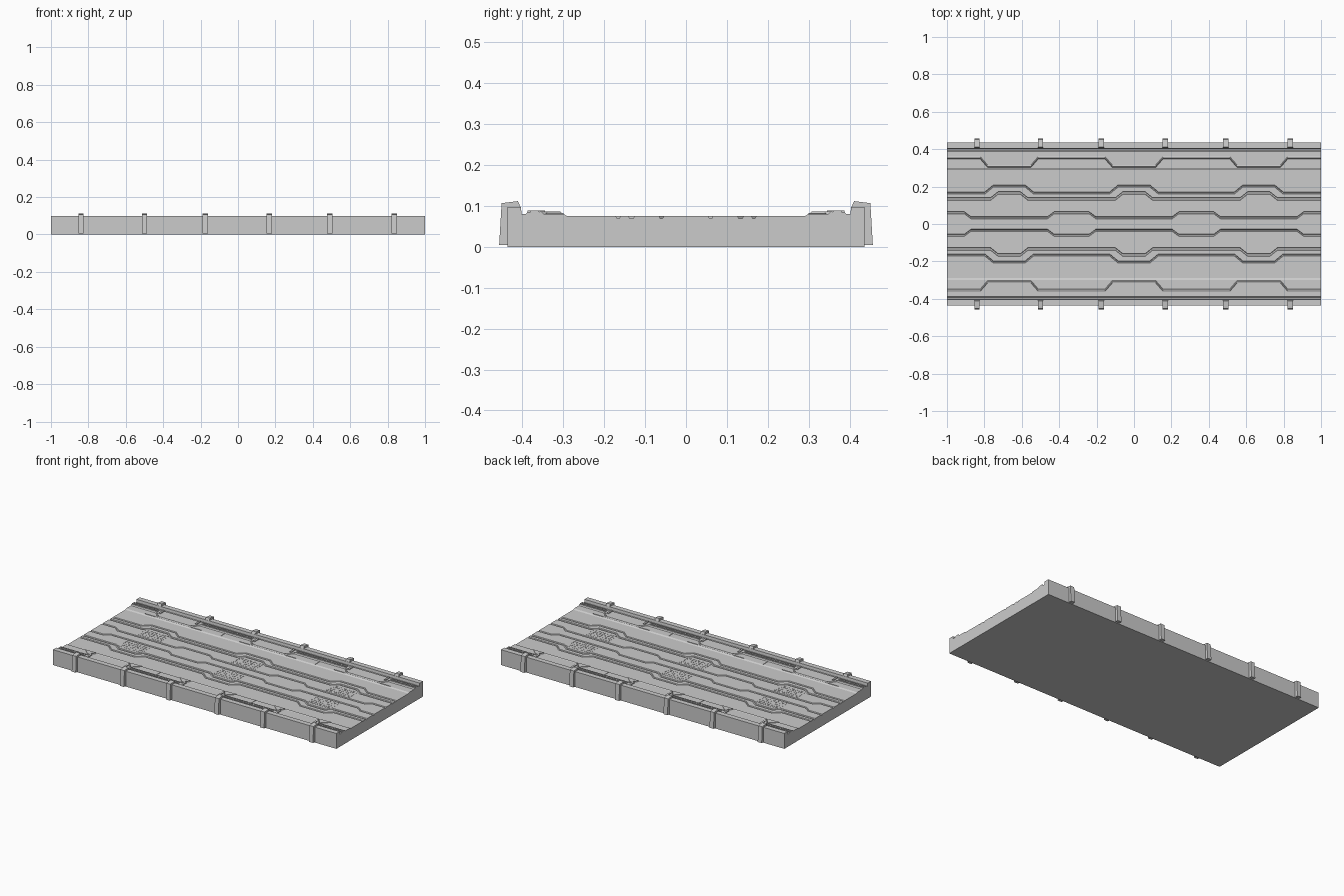
import bpy, bmesh

if "Cube" in bpy.data.objects:
    bpy.data.objects.remove(bpy.data.objects["Cube"])

CENTRES = (-0.667, 0.0, 0.667)
Z = 0.075                      # deck level


def wave(x, flat, ramp):
    """Repeating trapezoid: 1 near each centre, 0 beyond the ramp."""
    d = min(abs(x - c) for c in CENTRES)
    return max(0.0, min(1.0, (ramp - d) / (ramp - flat)))


def add_object(name, bm):
    bmesh.ops.recalc_face_normals(bm, faces=bm.faces)
    mesh = bpy.data.meshes.new(name)
    bm.to_mesh(mesh)
    bm.free()
    ob = bpy.data.objects.new(name, mesh)
    bpy.context.collection.objects.link(ob)
    return ob


def prism(bm, a, b):
    """Solid between two matching outlines."""
    va = [bm.verts.new(p) for p in a]
    vb = [bm.verts.new(p) for p in b]
    n = len(va)
    bm.faces.new(va)
    bm.faces.new(vb[::-1])
    for i in range(n):
        j = (i + 1) % n
        bm.faces.new((va[i], vb[i], vb[j], va[j]))


def box(bm, x0, x1, y0, y1, z0, z1):
    ring = [(x0, y0), (x1, y0), (x1, y1), (x0, y1)]
    prism(bm, [(x, y, z0) for x, y in ring], [(x, y, z1) for x, y in ring])


# Half cross-section of the deck at a given x, from the middle outwards
def half_profile(x):
    pts = []

    def groove(y, w):
        pts.extend([(y, Z), (y + .003, Z - .005), (y + w - .003, Z - .005), (y + w, Z)])

    groove(.054 - .026 * wave(x, .205, .24), .012)
    groove(.126 + .032 * wave(x, .06, .10), .015)
    groove(.160 + .037 * wave(x, .085, .13), .012)
    t = .046 * wave(x, .115, .155)
    pts.extend([(.29, Z), (.299, .080), (.347 - t, .080), (.353 - t, .086),
                (.358 - t, .086), (.361 - t, .084), (.388, .084), (.392, .080),
                (.402, .080), (.404, .098), (.437, .098), (.437, 0)])
    return pts


# Deck: wavy cross-section lofted along x
offsets = (.06, .085, .10, .115, .13, .155, .205, .24)
xs = sorted({-1.0, 1.0} | {c + s * o for c in CENTRES for o in offsets for s in (-1, 1)
                           if abs(c + s * o) < 1})
bm = bmesh.new()
rings = []
for x in xs:
    h = half_profile(x)
    loop = [(-y, z) for y, z in reversed(h)] + h
    rings.append([bm.verts.new((x, y, z)) for y, z in loop])
n = len(rings[0])
for a, b in zip(rings, rings[1:]):
    for i in range(n):
        j = (i + 1) % n
        bm.faces.new((a[i], b[i], b[j], a[j]))
bm.faces.new(rings[0])
bm.faces.new(rings[-1][::-1])
add_object("bridge_deck", bm)

ribs, grates, ladders, trims = (bmesh.new() for _ in range(4))
rib_outline = [(.404, .095), (.411, .112), (.451, .107), (.457, .005), (.434, .005), (.434, .095)]
for s in (-1, 1):
    # Clamps over the side rails
    for x in (-.84, -.5, -.175, .167, .49, .835):
        prism(ribs, [(x - .014, s * y, z) for y, z in rib_outline],
              [(x + .014, s * y, z) for y, z in rib_outline])

    for c in CENTRES:
        # Fine grating between the grooves
        for i in range(9):
            x = c - .08 + i * .02
            box(grates, x - .004, x + .004, s * .055, s * .138, Z - .001, Z + .001)
        for i in range(5):
            y = .057 + i * .0195
            box(grates, c - .084, c + .084, s * (y - .003), s * (y + .003), Z - .001, Z + .0008)
        # Corner gussets and end brackets beside each step
        for e in (-1, 1):
            tri = [(c + e * .125, .30), (c + e * .20, .30), (c + e * .155, .343)]
            prism(trims, [(x, s * y, .079) for x, y in tri], [(x, s * y, .083) for x, y in tri])
            xa, xb = sorted((c + e * .122, c + e * .134))
            box(trims, xa, xb, s * .345, s * .388, .082, .089)

    # Ladder strips along the stepped-back stretches
    for x0, x1 in ((-1, -.82), (-.51, -.157), (.157, .51), (.82, 1)):
        for y in (.362, .380):
            box(ladders, x0, x1, s * (y - .002), s * (y + .002), .083, .089)
        count = round((x1 - x0) / .035)
        for i in range(count + 1):
            x = x0 + .004 + (x1 - x0 - .008) * i / count
            box(ladders, x - .004, x + .004, s * .362, s * .380, .083, .0885)

    # Panel dividers
    for x in (-.335, .335):
        box(trims, x - .002, x + .002, s * .30, s * .347, .079, .082)

add_object("rail_clamps", ribs)
add_object("deck_grates", grates)
add_object("edge_ladders", ladders)
add_object("edge_trims", trims)
